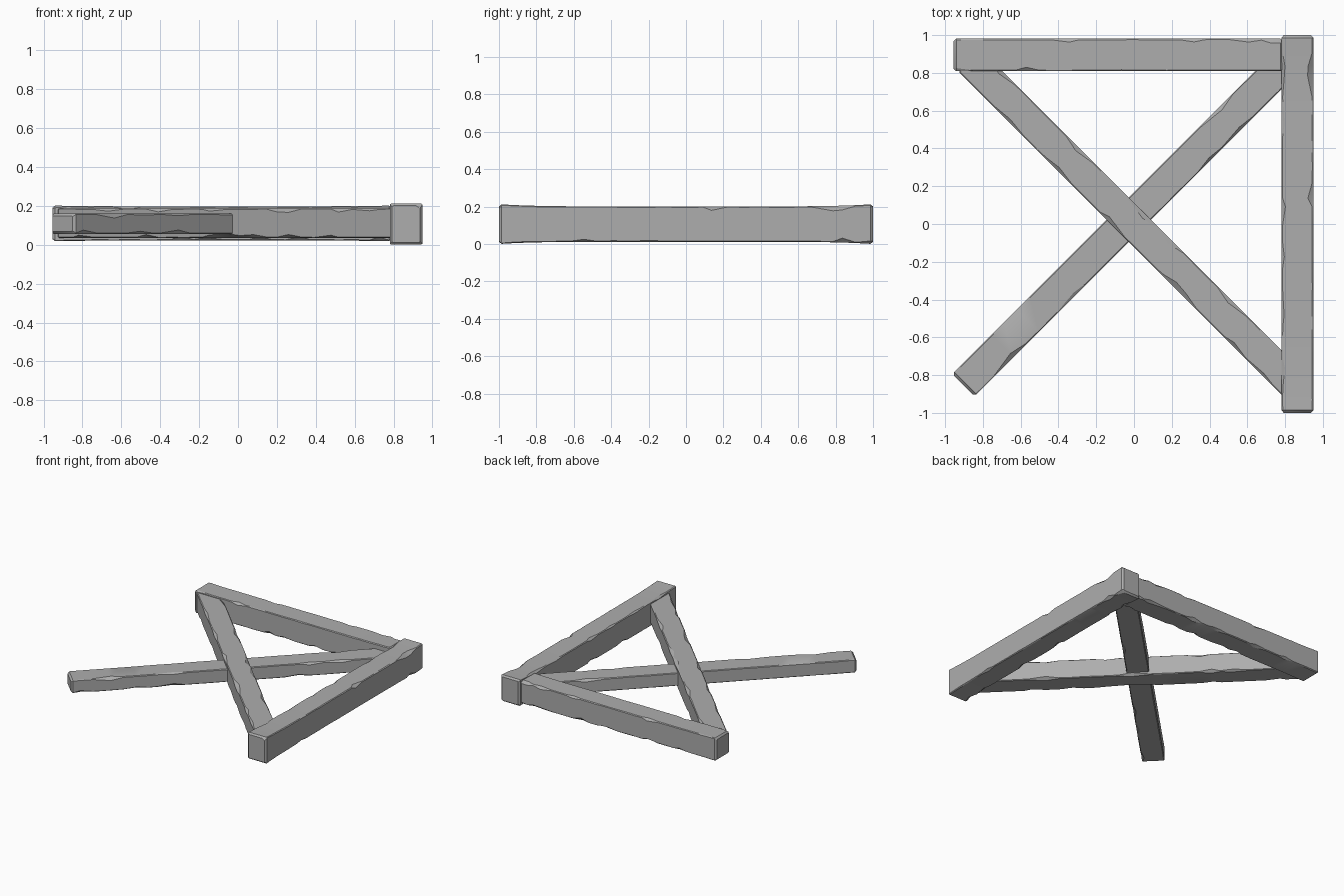
import bpy
import bmesh
import math
import random
from mathutils import Vector

random.seed(7)

cube = bpy.data.objects.get("Cube")
if cube:
    bpy.data.objects.remove(cube, do_unlink=True)

grey = bpy.data.materials.new("worn_grey")
grey.use_nodes = True
grey.diffuse_color = (0.42, 0.42, 0.42, 1)
grey.node_tree.nodes["Principled BSDF"].inputs["Base Color"].default_value = grey.diffuse_color

CORNERS = ((1, 1), (-1, 1), (-1, -1), (1, -1))


def section(bm, origin, side, half_w, half_h, cuts):
    """Rectangle across the beam with its four corners cut off."""
    ring = []
    for i, ((sx, sz), (a, b)) in enumerate(zip(CORNERS, cuts)):
        pair = [(sx * half_w, sz * (half_h - b)), (sx * (half_w - a), sz * half_h)]
        if i % 2:
            pair.reverse()
        for u, v in pair:
            ring.append(bm.verts.new(origin + side * u + Vector((0, 0, v))))
    return ring


def beam(name, start, end, width, z_low, z_high, flare=0.0, rings=26):
    """Hewn timber with worn, chipped long edges and softened ends."""
    mid_z = (z_low + z_high) / 2
    a, b = Vector((*start, mid_z)), Vector((*end, mid_z))
    along = (b - a).normalized()
    side = Vector((along.y, -along.x, 0))
    length = (b - a).length
    bm = bmesh.new()

    # Stations along the beam, tight at both ends for the end bevel
    stations = [0, 0.014]
    stations += [length * (i + random.uniform(-0.3, 0.3)) / rings for i in range(1, rings)]
    stations += [length - 0.014, length]

    previous = None
    for i, d in enumerate(stations):
        tip = i in (0, len(stations) - 1)
        inset = 0.012 if tip else 0
        cuts = []
        for _ in CORNERS:
            chip = random.uniform(0.018, 0.03) if random.random() < 0.15 else 0.007
            cuts.append((chip * random.uniform(0.7, 1.1), chip * random.uniform(0.5, 0.9)))
        t = 2 * d / length - 1
        swell = flare * (t ** 6 - 0.5)
        ring = section(bm, a + along * d, side, width / 2 - inset,
                       (z_high - z_low) / 2 - inset + swell, cuts)
        if previous:
            for k in range(8):
                n = (k + 1) % 8
                bm.faces.new((previous[k], previous[n], ring[n], ring[k]))
        if tip:
            bm.faces.new(ring)
        previous = ring

    bmesh.ops.recalc_face_normals(bm, faces=bm.faces)
    mesh = bpy.data.meshes.new(name)
    bm.to_mesh(mesh)
    bm.free()
    mesh.materials.append(grey)
    obj = bpy.data.objects.new(name, mesh)
    bpy.context.collection.objects.link(obj)
    bpy.ops.object.select_all(action='DESELECT')
    obj.select_set(True)
    bpy.context.view_layer.objects.active = obj
    bpy.ops.object.shade_smooth_by_angle(angle=math.radians(30))
    return obj


# Outer frame: long side beam and the back beam butting against it
beam("side_beam", (0.865, -1.0), (0.865, 1.0), 0.168, 0.006, 0.207, flare=0.012)
beam("back_beam", (-0.955, 0.895), (0.79, 0.895), 0.172, 0.02, 0.2, flare=0.004)

# Crossed braces: the thicker one swallows the thinner where they meet
beam("main_brace", (-0.875, 0.87), (0.86, -0.865), 0.168, 0.035, 0.188)
beam("cross_brace", (-0.903, -0.853), (0.83, 0.88), 0.168, 0.056, 0.16)
